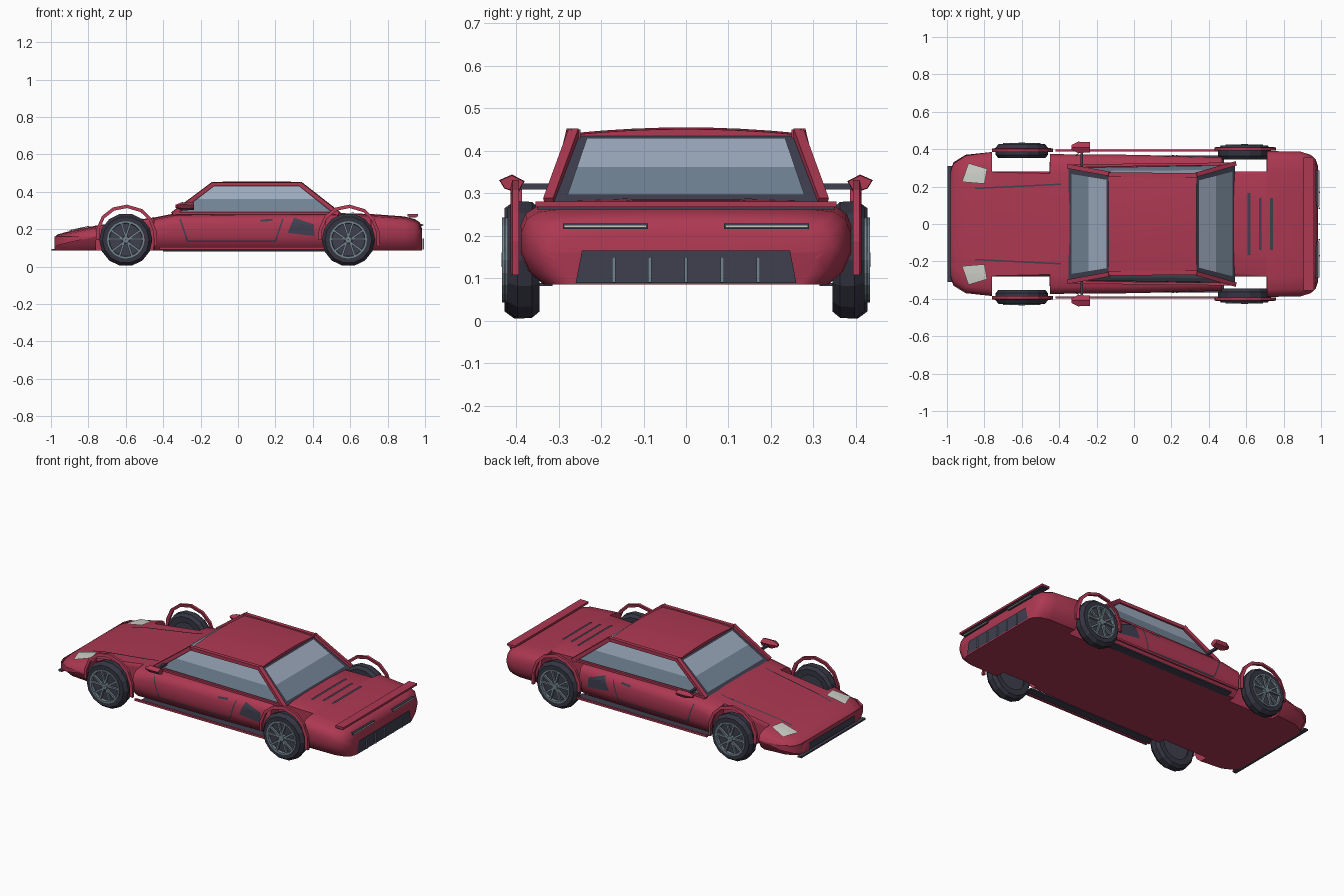
import bpy, bmesh, math
from mathutils import Vector, Matrix
from mathutils.bvhtree import BVHTree

if "Cube" in bpy.data.objects:
    bpy.data.objects.remove(bpy.data.objects["Cube"])


def material(name, col):
    m = bpy.data.materials.new(name)
    m.diffuse_color = (*col, 1)
    m.use_nodes = True
    m.node_tree.nodes["Principled BSDF"].inputs["Base Color"].default_value = m.diffuse_color
    return m


RED = material("red paint", (0.42, 0.04, 0.085))
DARK = material("dark trim", (0.05, 0.05, 0.08))
TYRE = material("tyre rubber", (0.035, 0.035, 0.055))
GLASS_HI = material("light glass", (0.34, 0.41, 0.52))
GLASS_LO = material("shaded glass", (0.17, 0.23, 0.30))
METAL = material("wheel metal", (0.17, 0.23, 0.27))
LAMP = material("lamp white", (0.62, 0.62, 0.58))


def make(name, verts, faces, mat, smooth=None):
    me = bpy.data.meshes.new(name)
    me.from_pydata([tuple(v) for v in verts], [], faces)
    bm = bmesh.new()
    bm.from_mesh(me)
    bmesh.ops.recalc_face_normals(bm, faces=bm.faces)
    bm.to_mesh(me)
    bm.free()
    ob = bpy.data.objects.new(name, me)
    bpy.context.collection.objects.link(ob)
    me.materials.append(mat)
    if smooth:
        bpy.ops.object.select_all(action='DESELECT')
        ob.select_set(True)
        bpy.context.view_layer.objects.active = ob
        bpy.ops.object.shade_smooth_by_angle(angle=math.radians(smooth))
    return ob


def loft(name, rings, mat, smooth=None, closed=False):
    n, k = len(rings[0]), len(rings)
    verts = [v for r in rings for v in r]
    faces = [(i * n + j, i * n + (j + 1) % n, (i + 1) % k * n + (j + 1) % n, (i + 1) % k * n + j)
             for i in range(k if closed else k - 1) for j in range(n)]
    if not closed:
        faces += [tuple(range(n)), tuple((k - 1) * n + j for j in range(n))]
    return make(name, verts, faces, mat, smooth)


def bar(name, a, b, w, h, mat, up=(0, 0, 1)):
    """Rectangular bar from a to b."""
    a, b = Vector(a), Vector(b)
    d = (b - a).normalized()
    s = d.cross(Vector(up)).normalized()
    t = s.cross(d)
    ring = [s * w / 2 * i + t * h / 2 * j for i, j in ((-1, -1), (1, -1), (1, 1), (-1, 1))]
    return loft(name, [[p + r for r in ring] for p in (a, b)], mat)


# Body shell: cross-sections along x, pulled in flat at the wheel wells
def section(x, hw, top, cap=9):
    half = [(0.86 * hw, 0.085), (0.95 * hw, 0.115), (hw, 0.16), (hw, top - 0.055),
            (0.97 * hw, top - 0.025), (0.9 * hw, top - 0.008), (0.72 * hw, top), (0.3 * hw, top + 0.004)]
    half = [(min(y, cap), z) for y, z in half]
    return [(x, y, z) for y, z in half] + [(x, -y, z) for y, z in reversed(half)]


WELL = 0.28
body = loft("body", [section(*s) for s in (
    (-0.98, 0.29, 0.155), (-0.965, 0.33, 0.168), (-0.90, 0.37, 0.185), (-0.76, 0.385, 0.215),
    (-0.759, 0.385, 0.215, WELL), (-0.451, 0.375, 0.258, WELL),
    (-0.45, 0.375, 0.258), (-0.34, 0.372, 0.28), (0, 0.37, 0.284), (0.47, 0.357, 0.284),
    (0.471, 0.357, 0.284, WELL), (0.709, 0.39, 0.277, WELL),
    (0.71, 0.39, 0.277), (0.89, 0.387, 0.264), (0.945, 0.37, 0.25),
    (0.972, 0.345, 0.232), (0.983, 0.31, 0.20))], RED, 40)
skin = BVHTree.FromPolygons([v.co.copy() for v in body.data.vertices],
                            [tuple(p.vertices) for p in body.data.polygons])
VIEWS = {'top': lambda u, v: (u, v, 1), 'left': lambda u, v: (u, -1, v), 'right': lambda u, v: (u, 1, v),
         'nose': lambda u, v: (-2, u, v), 'tail': lambda u, v: (2, u, v)}
AIM = {'top': (0, 0, -1), 'left': (0, 1, 0), 'right': (0, -1, 0), 'nose': (1, 0, 0), 'tail': (-1, 0, 0)}


def decal(name, quad, view, mat, n=8, m=4, lift=0.005):
    """Thin patch wrapped on the body from one direction."""
    q = [Vector(p) for p in quad]
    d = Vector(AIM[view])
    verts = []
    for i in range(n + 1):
        for j in range(m + 1):
            p = q[0].lerp(q[1], i / n).lerp(q[3].lerp(q[2], i / n), j / m)
            o = Vector(VIEWS[view](*p))
            hit = skin.ray_cast(o, d)[0]
            if hit is None:
                hit = skin.find_nearest(o + d)[0]
            verts.append(hit - d * lift)
    w = m + 1
    return make(name, verts, [(i * w + j, i * w + j + 1, (i + 1) * w + j + 1, (i + 1) * w + j)
                              for i in range(n) for j in range(m)], mat)


def line(name, a, b, width, view, mat=DARK, lift=0.004):
    a, b = Vector(a), Vector(b)
    s = (b - a).normalized().orthogonal() * width / 2
    return decal(name, (a - s, b - s, b + s, a + s), view, mat, 10, 1, lift)


# Bonnet seams, headlamps, engine deck slots
for s in (1, -1):
    line("bonnet_seam", (-0.85, 0.19 * s), (-0.39, 0.213 * s), 0.008, 'top')
    decal("headlamp", ((-0.92, 0.225 * s), (-0.80, 0.215 * s), (-0.785, 0.295 * s), (-0.885, 0.325 * s)),
          'top', LAMP, 4, 4, 0.009)
for x, w in ((0.615, 0.165), (0.675, 0.14), (0.735, 0.14)):
    line("deck_slot", (x, -w), (x, w), 0.015, 'top')

# Doors, handles and side intakes
for side in ('left', 'right'):
    pts = [(-0.31, 0.255), (-0.27, 0.135), (0.20, 0.135), (0.24, 0.255)]
    for a, b in zip(pts, pts[1:]):
        line("door_seam", a, b, 0.008, side)
    line("door_handle", (0.12, 0.245), (0.185, 0.25), 0.012, side)
    decal("side_intake", ((0.265, 0.18), (0.41, 0.163), (0.405, 0.225), (0.30, 0.262)), side, DARK)

# Nose grille and splitter
decal("nose_grille", ((-0.22, 0.1), (0.22, 0.1), (0.22, 0.142), (-0.22, 0.142)), 'nose', DARK)
bar("splitter", (-0.985, -0.31, 0.09), (-0.985, 0.31, 0.09), 0.025, 0.01, DARK)

# Tail panel, chrome bars, tail lamps and spoiler lip
decal("tail_panel", ((-0.26, 0.088), (0.26, 0.088), (0.245, 0.165), (-0.245, 0.165)), 'tail', DARK)
for i in range(-2, 3):
    bar("tail_bar", (0.99, i * 0.085, 0.09), (0.99, i * 0.085, 0.15), 0.008, 0.008, METAL, (1, 0, 0))
for s in (1, -1):
    bar("tail_lamp_frame", (0.978, 0.09 * s, 0.222), (0.978, 0.29 * s, 0.222), 0.018, 0.013, DARK)
    bar("tail_lamp", (0.983, 0.093 * s, 0.222), (0.983, 0.287 * s, 0.222), 0.018, 0.006, LAMP)
bar("spoiler", (0.935, -0.355, 0.274), (0.935, 0.355, 0.274), 0.055, 0.012, RED)
bar("spoiler_edge", (0.935, -0.35, 0.265), (0.935, 0.35, 0.265), 0.04, 0.006, DARK)

# Cabin: dark core with two-tone glass panels on each side
base = [Vector(p) for p in ((-0.35, -0.30, 0.28), (0.54, -0.315, 0.28), (0.54, 0.315, 0.28), (-0.35, 0.30, 0.28))]
top = [Vector(p) for p in ((-0.13, -0.26, 0.438), (0.33, -0.255, 0.438), (0.33, 0.255, 0.438), (-0.13, 0.26, 0.438))]
loft("cabin_frame", [base, top], DARK)
for i, name in enumerate(("side_window", "rear_window", "side_window", "windscreen")):
    j = (i + 1) % 4
    nrm = (base[j] - base[i]).cross(top[i] - base[i]).normalized() * 0.004
    edge = 0.035 if i % 2 == 0 else 0.05

    def at(u, v):
        return base[i].lerp(base[j], u).lerp(top[i].lerp(top[j], u), v) + nrm
    rows = [at(u, v) for v in (0.08, 0.5, 0.93) for u in (edge, 1 - edge)]
    glass = make(name, rows, [(0, 1, 3, 2), (2, 3, 5, 4)], GLASS_LO)
    glass.data.materials.append(GLASS_HI)
    glass.data.polygons[1].material_index = 1

# Pillars, roof rails and domed roof
for b, t in zip(base, top):
    out = Vector((0, math.copysign(0.008, b.y), 0))
    bar("pillar", b + out, t + out + Vector((0, 0, 0.006)), 0.024, 0.022, RED)
for s in (1, -1):
    bar("roof_rail", (-0.14, 0.264 * s, 0.44), (0.34, 0.26 * s, 0.44), 0.024, 0.02, RED)
    bar("sill_trim", (-0.33, 0.312 * s, 0.285), (0.53, 0.322 * s, 0.285), 0.014, 0.012, RED)
arc = [(-0.26 + 0.065 * i, 0.442 + 0.013 * (1 - (i / 4 - 1) ** 2)) for i in range(9)]
loft("roof", [[(x, y, z - (0.004 if x in (-0.135, 0.335) else 0)) for y, z in arc]
              + [(x, 0.26, 0.432), (x, -0.26, 0.432)] for x in (-0.135, -0.05, 0.25, 0.335)], RED, 30)

# Mirrors on a dark cross rod, side skirts
for s in (1, -1):
    bar("mirror_rod", (-0.28, 0.26 * s, 0.316), (-0.28, 0.40 * s, 0.316), 0.014, 0.014, DARK)
    loft("mirror", [[(x, s * (0.41 + w * c), 0.322 + h * e)
                     for c, e in ((-1, 0.3), (0, 1), (1, 0.4), (0.6, -0.5), (-0.5, -1))]
                    for x, w, h in ((-0.335, 0.012, 0.008), (-0.30, 0.03, 0.022), (-0.235, 0.028, 0.02))], RED)
    bar("side_skirt", (-0.42, 0.393 * s, 0.098), (0.52, 0.393 * s, 0.098), 0.012, 0.012, RED)
    bar("skirt_shadow", (-0.40, 0.34 * s, 0.085), (0.48, 0.34 * s, 0.085), 0.05, 0.008, DARK)


# Wheels and free-standing arches
def lathe(name, cx, cz, profile, mat, n=14, smooth=None):
    rings = [[(cx + r * math.cos(a), y, cz + r * math.sin(a)) for r, y in profile]
             for a in (2 * math.pi * k / n for k in range(n))]
    return loft(name, rings, mat, smooth, True)


for cx, y0 in ((-0.60, 0.352), (0.59, 0.345)):
    for s in (1, -1):
        cz, yo = 0.143, y0 + 0.075
        lathe("tyre", cx, cz, [(r, y * s) for r, y in (
            (0.09, y0), (0.125, y0), (0.14, y0 + 0.018), (0.142, y0 + 0.052), (0.125, yo), (0.098, yo))], TYRE)
        lathe("wheel_backing", cx, cz, [(0.001, s * (y0 + 0.01)), (0.1, s * (y0 + 0.01)),
                                        (0.1, s * (yo - 0.012)), (0.001, s * (yo - 0.012))], DARK)
        lathe("rim", cx, cz, [(r, y * s) for r, y in (
            (0.088, yo - 0.01), (0.1, yo - 0.01), (0.1, yo + 0.006), (0.09, yo + 0.006))], METAL, 20)
        lathe("hub", cx, cz, [(0.001, s * (yo - 0.01)), (0.022, s * (yo - 0.01)),
                              (0.018, s * (yo + 0.008)), (0.001, s * (yo + 0.008))], METAL, 10)
        for k in range(5):
            for da in (-0.26, 0.26):
                a = math.pi / 2 + k * 2 * math.pi / 5
                p = [(cx + r * math.cos(t), s * yy, cz + r * math.sin(t))
                     for r, t, yy in ((0.015, a, yo), (0.094, a + da, yo))]
                bar("spoke", *p, 0.011, 0.012, METAL, (0, 1, 0))
        path = [(math.radians(d), r) for d, r in ((-12, 0.172), (15, 0.172), (40, 0.18), (62, 0.186), (88, 0.188),
                                                  (112, 0.186), (135, 0.18), (160, 0.168), (180, 0.16))]
        ya = 0.398 if cx < 0 else 0.405
        loft("wheel_arch", [[(cx + (r + dr) * math.cos(a), s * (ya + dy), cz + (r + dr) * math.sin(a))
                             for dr, dy in ((-0.018, -0.008), (-0.018, 0.008), (0, 0.004), (0, -0.012))]
                            for a, r in path], RED)
